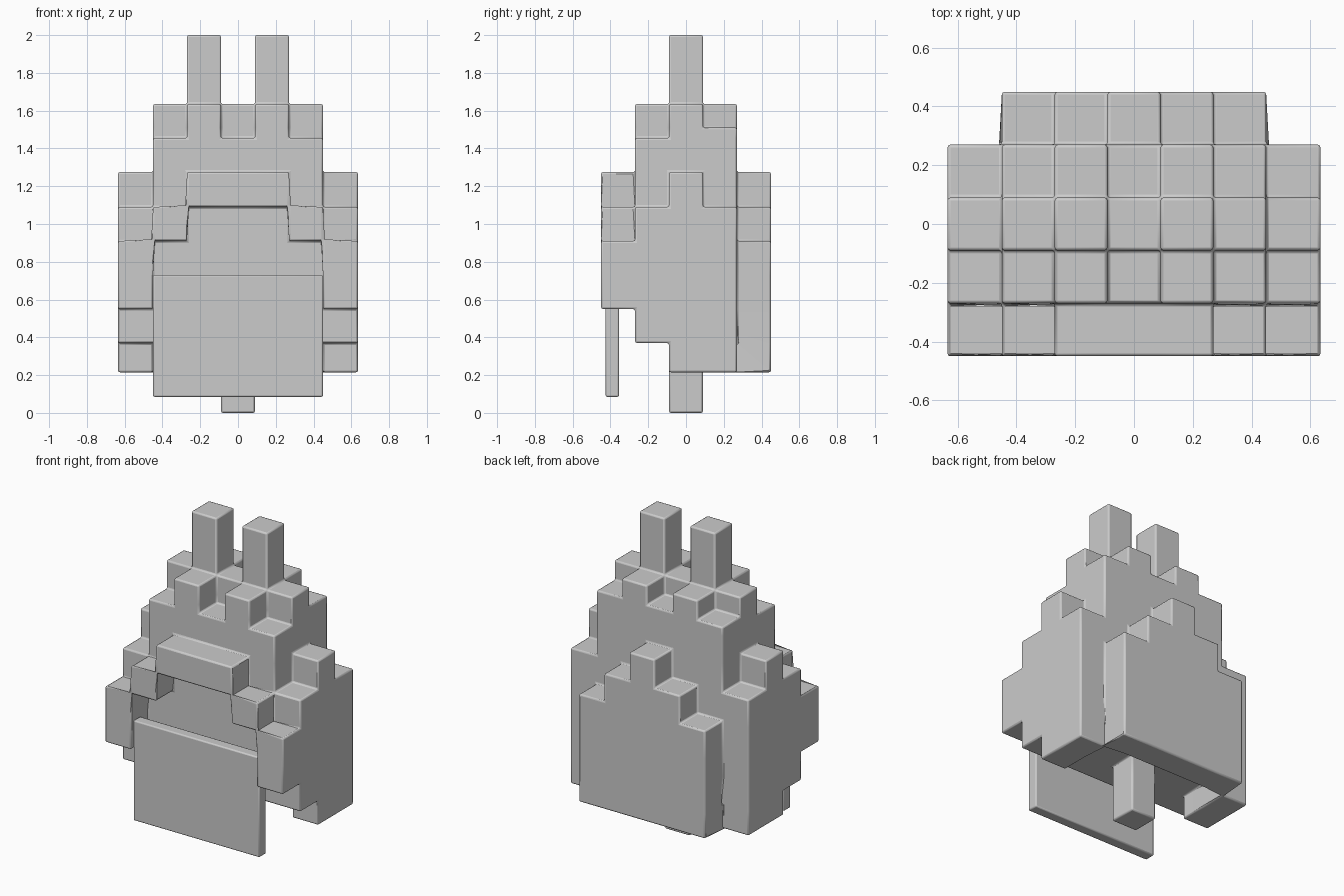
import bpy, bmesh

if "Cube" in bpy.data.objects:
    bpy.data.objects.remove(bpy.data.objects["Cube"])

# Grid lines of the block layout
XS = [-0.635, -0.45, -0.27, -0.09, 0.09, 0.27, 0.45, 0.635]
YS = [-0.45, -0.27, -0.09, 0.09, 0.27, 0.45]
ZS = [0, 0.215, 0.37, 0.55, 0.73, 0.91, 1.09, 1.275, 1.455, 1.51, 1.635, 2.0]

grey = bpy.data.materials.new("light_grey")
grey.diffuse_color = (0.6, 0.6, 0.6, 1)
grey.use_nodes = True
grey.node_tree.nodes["Principled BSDF"].inputs["Base Color"].default_value = grey.diffuse_color


def finish(bm, name, width):
    mesh = bpy.data.meshes.new(name)
    bm.to_mesh(mesh)
    bm.free()
    mesh.materials.append(grey)
    ob = bpy.data.objects.new(name, mesh)
    bpy.context.collection.objects.link(ob)
    bev = ob.modifiers.new("soft_edges", 'BEVEL')
    bev.width, bev.segments, bev.limit_method = width, 2, 'ANGLE'
    bpy.ops.object.select_all(action='DESELECT')
    ob.select_set(True)
    bpy.context.view_layer.objects.active = ob
    bpy.ops.object.shade_smooth_by_angle()
    return ob


cells = set()


def column(i, j, z0, z1):
    """Fill grid column (i, j) between two heights, and its mirror in x."""
    for k in range(ZS.index(z0), ZS.index(z1)):
        cells.update({(i, j, k), (6 - i, j, k)})


# Core with crenellated crown: outer, inner and middle columns per row
for j, base, tops in ((1, 0.37, (1.455, 1.635, 1.455)),
                      (2, 0.37, (1.635, 2.0, 1.635)),
                      (3, 0.37, (1.51, 1.635, 1.51))):
    for i, top in enumerate(tops, 1):
        column(i, j, base, top)
# Side walls, front to back
for j, (z0, z1) in enumerate(((0.55, 0.91), (0.37, 1.09), (0.215, 1.275), (0.215, 1.09))):
    column(0, j, z0, z1)
# Stepped back plate
for i, top in enumerate((0.91, 1.09, 1.275), 1):
    column(i, 4, 0.215, top)
# Brow and its lower corner blocks
column(1, 0, 0.91, 1.09)
column(2, 0, 1.09, 1.275)
column(3, 0, 1.09, 1.275)
# Post below
column(3, 2, 0, 0.37)

# Skin the filled cells with their exposed faces
bm = bmesh.new()
verts = {}


def vert(p):
    if p not in verts:
        verts[p] = bm.verts.new((XS[p[0]], YS[p[1]], ZS[p[2]]))
    return verts[p]


for c in sorted(cells):
    for axis in range(3):
        for side in (0, 1):
            n = list(c)
            n[axis] += 2 * side - 1
            if tuple(n) in cells:
                continue
            u, w = (axis + 1) % 3, (axis + 2) % 3
            loop = []
            for a, b in ((0, 0), (1, 0), (1, 1), (0, 1)):
                p = list(c)
                p[axis] += side
                p[u] += a
                p[w] += b
                loop.append(vert(tuple(p)))
            bm.faces.new(loop if side else loop[::-1])
finish(bm, "helmet_shell", 0.01)

# Thin chin plate hanging in front
bm = bmesh.new()
bmesh.ops.create_cube(bm, size=1)
for v in bm.verts:
    v.co = (v.co.x * 0.9, v.co.y * 0.07 - 0.39, v.co.z * 0.645 + 0.4075)
finish(bm, "chin_plate", 0.008)
